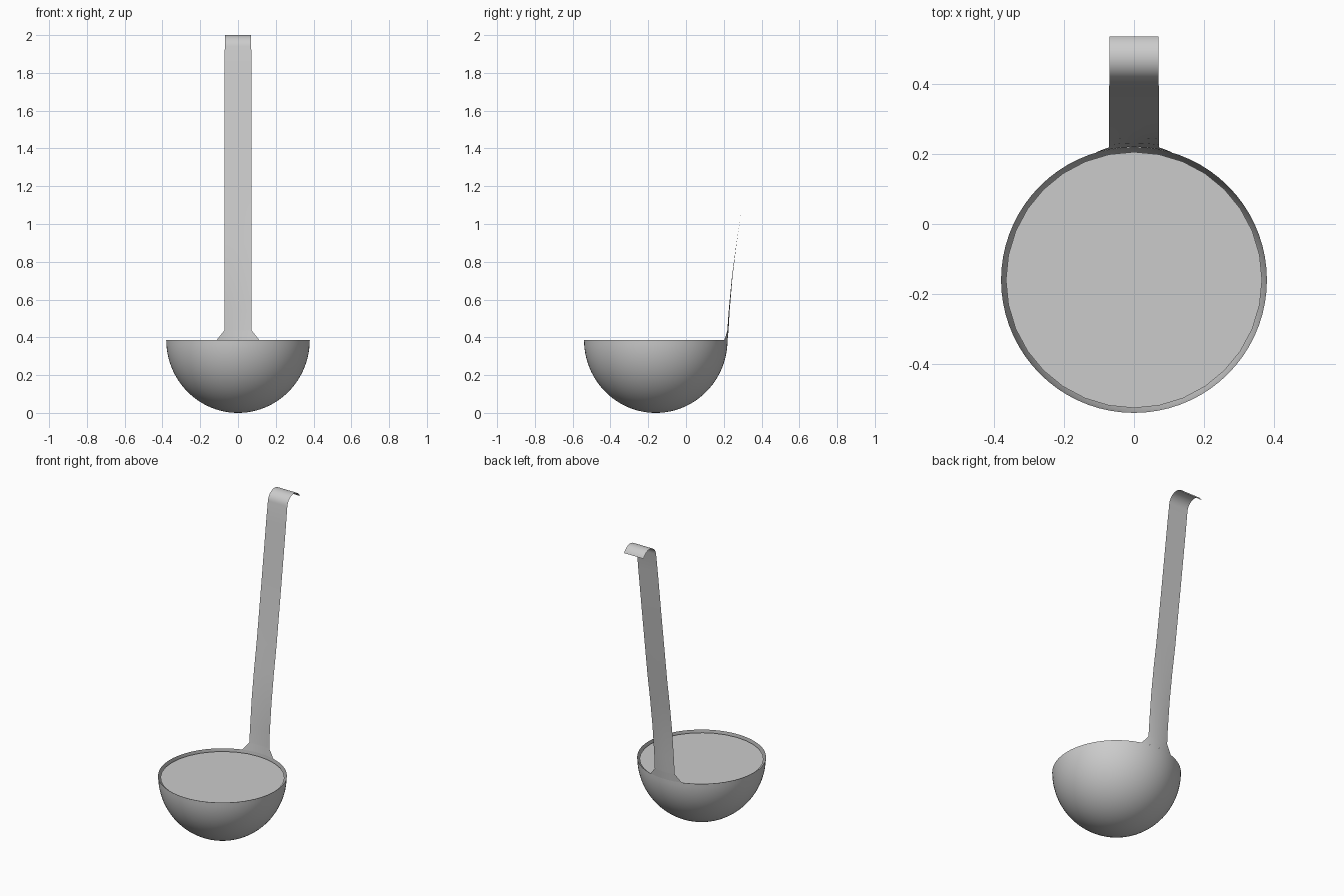
import bpy, bmesh
from math import sin, cos, pi, sqrt, radians

if "Cube" in bpy.data.objects:
    bpy.data.objects.remove(bpy.data.objects["Cube"])

R, CY, RIM = 0.38, -0.16, 0.387   # bowl radius, bowl centre y, rim height


def finish(bm, name):
    bmesh.ops.remove_doubles(bm, verts=bm.verts, dist=1e-5)
    bmesh.ops.recalc_face_normals(bm, faces=bm.faces)
    me = bpy.data.meshes.new(name)
    bm.to_mesh(me)
    bm.free()
    ob = bpy.data.objects.new(name, me)
    bpy.context.collection.objects.link(ob)
    for p in me.polygons:
        p.use_smooth = True
    return ob


# Bowl: thin hemisphere, a quarter arc spun around its axis
bm = bmesh.new()
arc = [bm.verts.new((R * sin(a), CY, RIM - RIM * cos(a)))
       for a in (i * pi / 2 / 24 for i in range(25))]
# z runs from 0 at the bottom to the rim
edges = [bm.edges.new(pair) for pair in zip(arc, arc[1:])]
bmesh.ops.spin(bm, geom=arc + edges, cent=(0, CY, 0), axis=(0, 0, 1),
               angle=2 * pi, steps=72)
finish(bm, "bowl")

# Liquid surface: flat disc just below the rim
bpy.ops.mesh.primitive_circle_add(vertices=32, radius=0.366, fill_type='NGON',
                                  location=(0, CY, RIM - 0.014))
bpy.context.object.name = "soup_surface"

# Handle: rows of (y, z, half width, how much the strip follows the bowl's curve)
rows = []
for i in range(7):                                  # filleted flare at the rim
    a = i / 6 * pi / 2
    z = RIM + 0.05 * sin(a)
    rows.append((0.22 + 0.1 * (z - RIM), z, 0.072 + 0.04 * (1 - sin(a)) ** 0.5
                 * (1 - sin(a)) ** 0.5 if i else 0.112, 1 - (z - RIM) / 0.6))
for y, z in [(0.231, 0.54), (0.246, 0.72), (0.268, 0.9), (0.294, 1.07),
             (0.347, 1.47), (0.392, 1.82)]:         # long leaning strip
    rows.append((y, z, 0.071, max(0, 1 - (z - RIM) / 0.6)))
for i in range(17):                                 # hook at the top
    a = radians(172 - i * (172 - 25) / 16)
    rows.append((0.475 + 0.068 * cos(a), 1.932 + 0.068 * sin(a), 0.07, 0))

bm = bmesh.new()
COLS = 12
grid = []
for y, z, w, curve in rows:
    xs = [w * (2 * j / COLS - 1) for j in range(COLS + 1)]
    grid.append([bm.verts.new((x, y - curve * (R - sqrt(R * R - x * x)), z))
                 for x in xs])
for r0, r1 in zip(grid, grid[1:]):
    for j in range(COLS):
        bm.faces.new((r0[j], r0[j + 1], r1[j + 1], r1[j]))
finish(bm, "handle")
